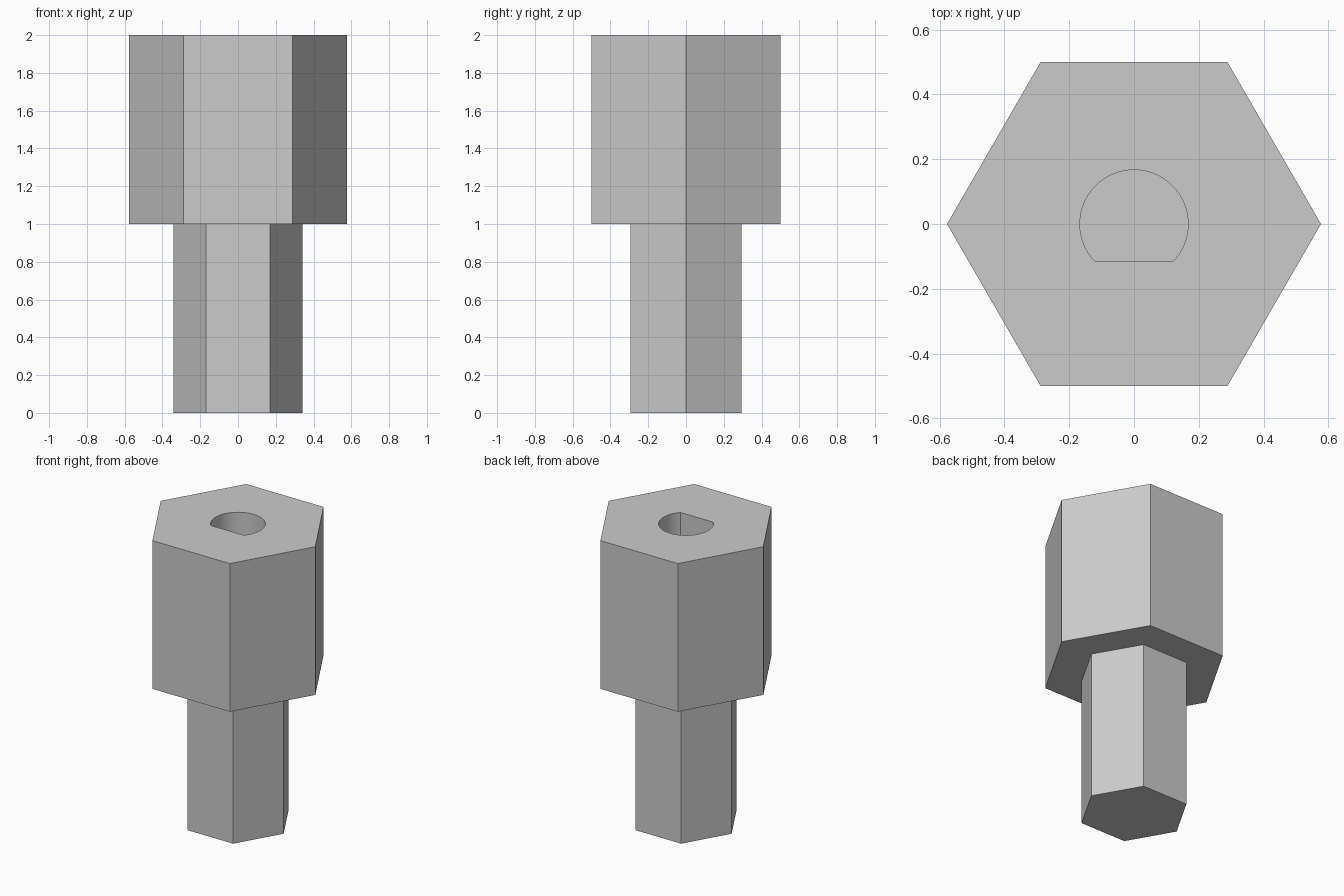
import bpy, bmesh, math

old = bpy.data.objects.get("Cube")
if old:
    bpy.data.objects.remove(old, do_unlink=True)

grey = bpy.data.materials.new("plain grey")
grey.use_nodes = True
colour = (0.6, 0.6, 0.6, 1)
grey.diffuse_color = colour
grey.node_tree.nodes["Principled BSDF"].inputs["Base Color"].default_value = colour


def hexagon(across_flats):
    r = across_flats / math.sqrt(3)
    return [(r * math.cos(math.radians(60 * i)), r * math.sin(math.radians(60 * i)))
            for i in range(6)]


def d_shape(radius, flat, steps=56):
    # round outline cut off by a flat on the front side
    start = -math.asin(flat / radius)
    sweep = math.pi - 2 * start
    return [(radius * math.cos(start + sweep * i / steps),
             radius * math.sin(start + sweep * i / steps)) for i in range(steps + 1)]


def stacked_solid(name, sections):
    """Close a solid through outlines with equal point counts, bottom to top."""
    bm = bmesh.new()
    rings = [[bm.verts.new((x, y, z)) for x, y in outline] for outline, z in sections]
    for low, high in zip(rings, rings[1:]):
        n = len(low)
        for i in range(n):
            j = (i + 1) % n
            bm.faces.new((low[i], low[j], high[j], high[i]))
    bm.faces.new(rings[0][::-1])
    bm.faces.new(rings[-1])
    bmesh.ops.recalc_face_normals(bm, faces=bm.faces)
    mesh = bpy.data.meshes.new(name)
    bm.to_mesh(mesh)
    bm.free()
    mesh.materials.append(grey)
    obj = bpy.data.objects.new(name, mesh)
    bpy.context.collection.objects.link(obj)
    return obj


# Narrow hexagonal shank stepping out to the wide hexagonal socket
shank, head = hexagon(0.59), hexagon(1.0)
body = stacked_solid("hex_adapter", [(shank, 0), (shank, 1), (head, 1), (head, 2)])

# D-shaped bore running down through the head
bore = d_shape(0.167, 0.115)
cutter = stacked_solid("bore_cutter", [(bore, 1.0), (bore, 2.2)])
cutter.hide_render = True
cut = body.modifiers.new("bore", 'BOOLEAN')
cut.operation = 'DIFFERENCE'
cut.solver = 'EXACT'
cut.object = cutter

bpy.ops.object.select_all(action='DESELECT')
body.select_set(True)
bpy.context.view_layer.objects.active = body
bpy.ops.object.modifier_apply(modifier=cut.name)
bpy.data.objects.remove(cutter, do_unlink=True)
bpy.ops.object.shade_smooth_by_angle(angle=math.radians(30))
